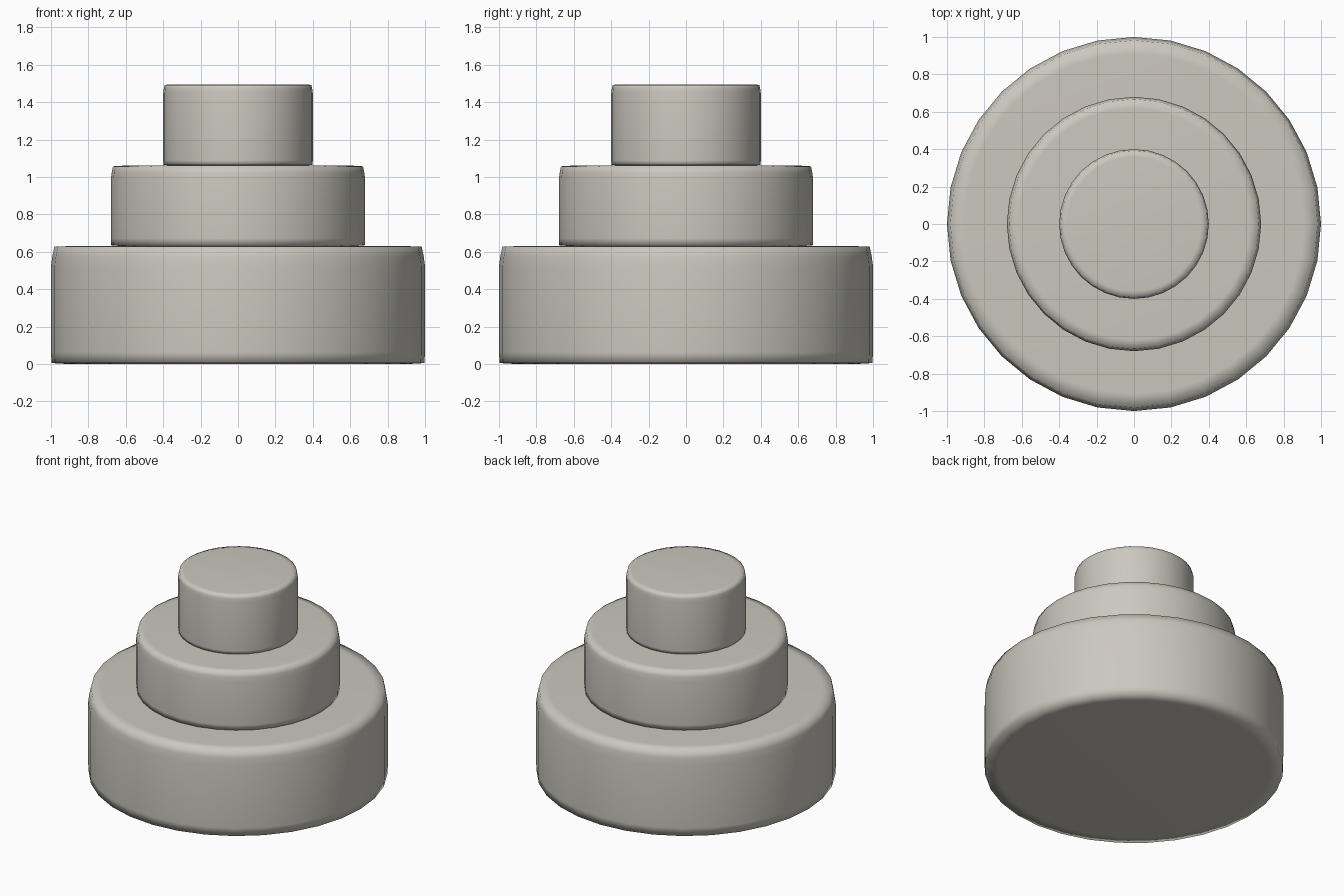
import bpy
import math

cube = bpy.data.objects.get("Cube")
if cube:
    bpy.data.objects.remove(cube, do_unlink=True)

stone = bpy.data.materials.new("warm_grey")
stone.use_nodes = True
stone.diffuse_color = (0.60, 0.575, 0.515, 1)
stone.node_tree.nodes["Principled BSDF"].inputs["Base Color"].default_value = stone.diffuse_color

SIDES = 32


def tier(name, radius, bottom, top, soft):
    """Closed drum whose edge loops give softly shaded rims."""
    lip = soft * 0.2
    profile = [
        (radius - soft, bottom),
        (radius - lip * 0.2, bottom + 0.005),
        (radius, bottom + soft * 0.7),
        (radius, top - soft * 1.2),
        (radius - lip * 0.4, top - soft * 0.6),
        (radius - lip, top - 0.003),
        (radius - soft, top),
    ]
    verts = []
    for r, z in profile:
        for i in range(SIDES):
            a = math.tau * i / SIDES
            verts.append((r * math.cos(a), r * math.sin(a), z))
    faces = [tuple(reversed(range(SIDES)))]
    for k in range(len(profile) - 1):
        for i in range(SIDES):
            j = (i + 1) % SIDES
            low, high = k * SIDES, (k + 1) * SIDES
            faces.append((low + i, low + j, high + j, high + i))
    last = (len(profile) - 1) * SIDES
    faces.append(tuple(range(last, last + SIDES)))

    mesh = bpy.data.meshes.new(name)
    mesh.from_pydata(verts, [], faces)
    mesh.materials.append(stone)
    mesh.shade_smooth()
    obj = bpy.data.objects.new(name, mesh)
    bpy.context.collection.objects.link(obj)
    return obj


# Three stacked drums, widest at the base
tier("bottom_tier", 1.0, 0.0, 0.63, 0.09)
tier("middle_tier", 0.68, 0.63, 1.06, 0.06)
tier("top_tier", 0.40, 1.06, 1.495, 0.04)
